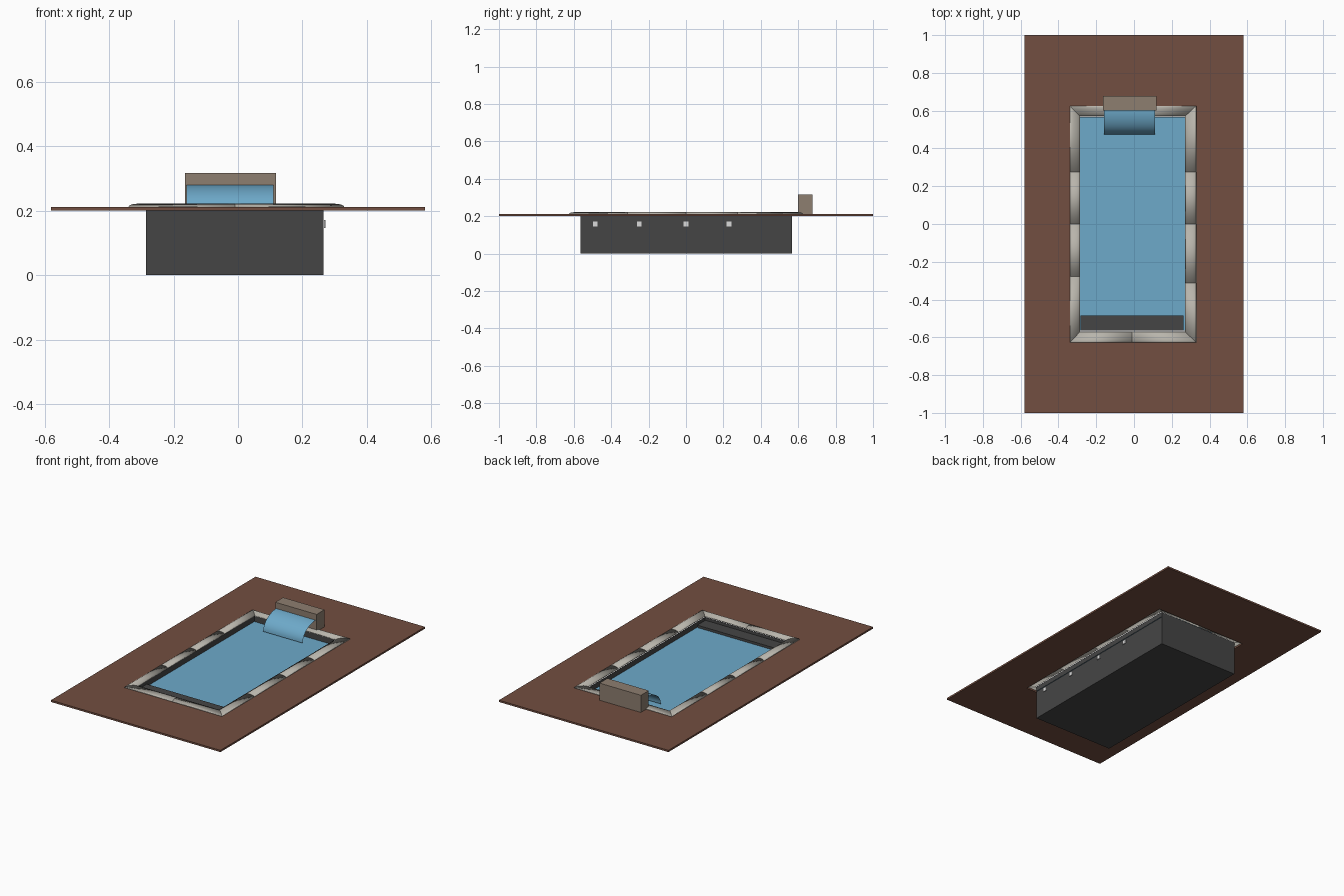
import bpy, math

if "Cube" in bpy.data.objects:
    bpy.data.objects.remove(bpy.data.objects["Cube"])


def material(name, r, g, b):
    m = bpy.data.materials.new(name)
    m.diffuse_color = (r, g, b, 1)
    m.use_nodes = True
    m.node_tree.nodes["Principled BSDF"].inputs["Base Color"].default_value = m.diffuse_color
    return m


BRICK = material("brick_brown", 0.17, 0.077, 0.052)
DARK = material("dark_grey", 0.06, 0.06, 0.06)
WATER = material("water_blue", 0.155, 0.40, 0.59)
STONE = material("pale_stone", 0.48, 0.46, 0.41)
BLOCK = material("taupe_block", 0.27, 0.21, 0.16)
LIGHT = material("lamp_white", 0.7, 0.7, 0.7)


def mesh(name, verts, faces, mat, smooth=False):
    me = bpy.data.meshes.new(name)
    me.from_pydata(verts, [], faces)
    me.materials.append(mat)
    ob = bpy.data.objects.new(name, me)
    bpy.context.collection.objects.link(ob)
    for p in me.polygons:
        p.use_smooth = smooth
    return ob


def box(name, x0, x1, y0, y1, z0, z1, mat, open_top=False):
    v = [(x, y, z) for z in (z0, z1) for x, y in ((x0, y0), (x1, y0), (x1, y1), (x0, y1))]
    f = [(3, 2, 1, 0)] + [(i, (i + 1) % 4, (i + 1) % 4 + 4, i + 4) for i in range(4)]
    if not open_top:
        f.append((4, 5, 6, 7))
    return mesh(name, v, f, mat)


def rect(x0, x1, y0, y1):
    return [(x0, y0), (x1, y0), (x1, y1), (x0, y1)]


# Deck: rectangular slab with a rectangular opening
rings = [[(x, y, z) for x, y in r]
         for z in (0.20, 0.211)
         for r in (rect(-0.58, 0.58, -1, 1), rect(-0.32, 0.31, -0.6, 0.6))]
faces = []
for i in range(4):
    j = (i + 1) % 4
    faces += [(i + 4, j + 4, j, i), (i + 8, j + 8, j + 12, i + 12),
              (i, j, j + 8, i + 8), (j + 4, i + 4, i + 12, j + 12)]
mesh("deck", sum(rings, []), faces, BRICK)

# Pool shell, entry step and water surface
box("pool_shell", -0.285, 0.265, -0.565, 0.567, 0, 0.212, DARK, open_top=True)
box("entry_step", -0.284, 0.262, -0.564, -0.485, 0.0, 0.193, DARK)
mesh("water_surface", [(x, y, 0.178) for x, y in rect(-0.285, 0.269, -0.565, 0.567)],
     [(0, 1, 2, 3)], WATER)

# Rounded coping stones, mitred at the corners
INNER = rect(-0.285, 0.27, -0.57, 0.57)
OUTER = rect(-0.34, 0.33, -0.628, 0.626)
N = 8


def coping(name, ends):
    """ends: two (inner point, outer point) pairs"""
    v = []
    for a, b in ends:
        for k in range(N + 1):
            u = (1 - math.cos(math.pi * k / N)) / 2
            z = 0.2105 + 0.011 * math.sin(math.pi * k / N)
            v.append((a[0] + (b[0] - a[0]) * u, a[1] + (b[1] - a[1]) * u, z))
    n = N + 1
    f = [(k, k + 1, (k + 1) % n + n, k + n) for k in range(N)]
    f += [(N, 0, n, N + n), tuple(reversed(range(n))), tuple(range(n, 2 * n))]
    mesh(name, v, f, STONE, smooth=True)


# side: (name, start corner, axis the side runs along, joints)
sides = [("front", 0, 0, [-0.01]), ("right", 1, 1, [-0.312, 0, 0.275]),
         ("back", 2, 0, [-0.01]), ("left", 3, 1, [0.275, 0, -0.278])]
for name, c, axis, joints in sides:
    d = (c + 1) % 4
    stops = [(INNER[c], OUTER[c])]
    for t in joints:
        pair = []
        for ring in (INNER, OUTER):
            p = list(ring[c])
            p[axis] = t
            pair.append(tuple(p))
        stops.append(tuple(pair))
    stops.append((INNER[d], OUTER[d]))
    for i in range(len(stops) - 1):
        coping(f"coping_{name}_{i + 1}", stops[i:i + 2])

# Fountain block and curved sheet of falling water
box("fountain_block", -0.165, 0.118, 0.60, 0.677, 0.21, 0.317, BLOCK)
M = 12
v = []
for k in range(M + 1):
    a = math.pi / 2 * k / M
    y, z = 0.61 - 0.135 * math.sin(a), 0.185 + 0.095 * math.cos(a)
    v += [(-0.16, y, z), (0.11, y, z)]
mesh("falling_water", v, [(2 * k, 2 * k + 2, 2 * k + 3, 2 * k + 1) for k in range(M)],
     WATER, smooth=True)

# Small square lamps along the right wall
for i, y in enumerate((-0.485, -0.25, 0.0, 0.23)):
    box(f"lamp_{i + 1}", 0.266, 0.271, y - 0.013, y + 0.013, 0.146, 0.171, LIGHT)
